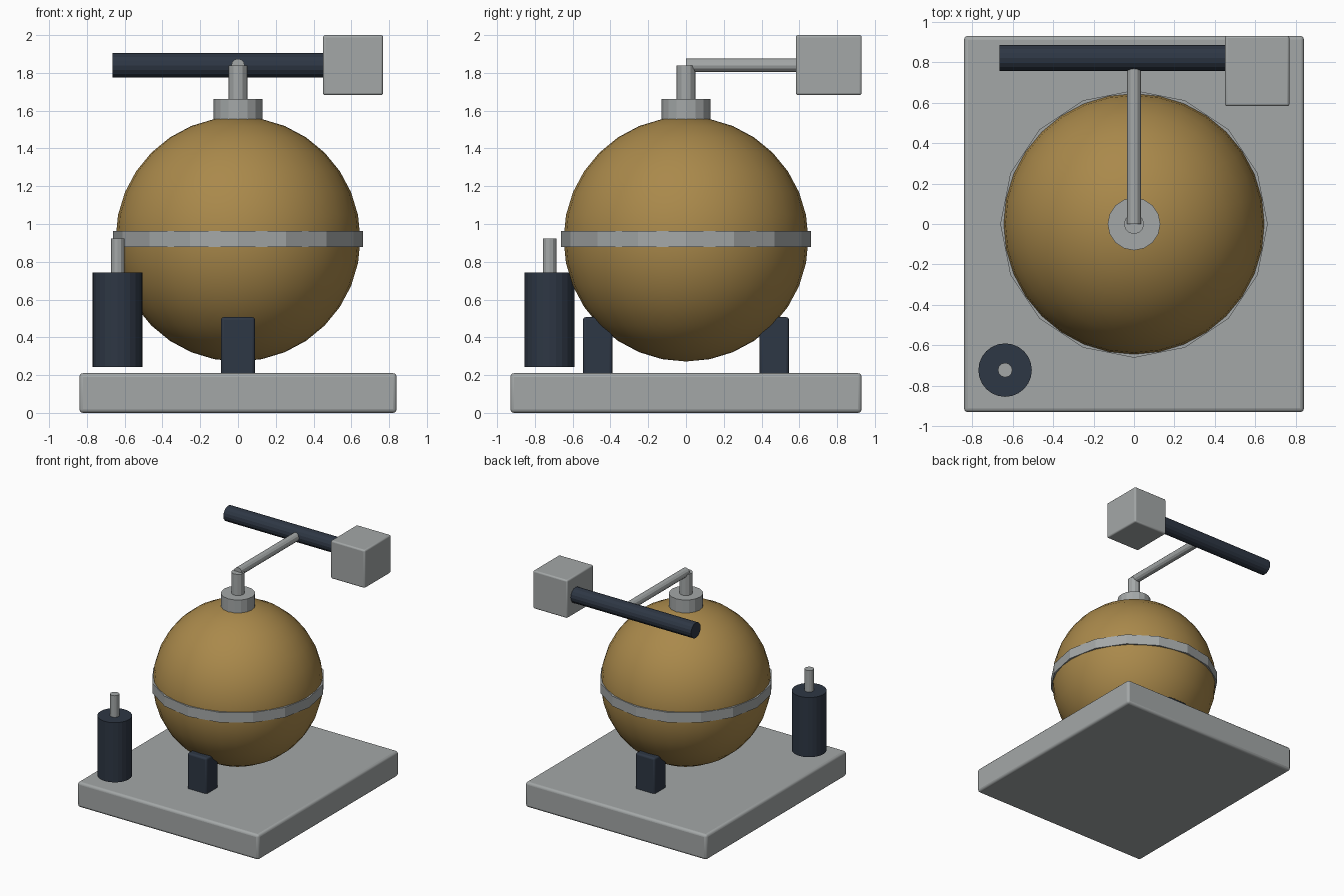
import bpy
import math
from mathutils import Vector

cube = bpy.data.objects.get("Cube")
if cube:
    bpy.data.objects.remove(cube, do_unlink=True)


def material(name, rgb):
    m = bpy.data.materials.new(name)
    m.use_nodes = True
    m.diffuse_color = (*rgb, 1)
    m.node_tree.nodes["Principled BSDF"].inputs["Base Color"].default_value = (*rgb, 1)
    return m


STEEL = material("steel grey", (0.37, 0.39, 0.39))
BRASS = material("aged brass", (0.40, 0.25, 0.07))
NAVY = material("dark navy", (0.027, 0.038, 0.058))


def finish(name, mat, smooth=None):
    ob = bpy.context.object
    ob.name = ob.data.name = name
    ob.data.materials.append(mat)
    if smooth:
        bpy.ops.object.shade_smooth_by_angle(angle=math.radians(smooth))
    return ob


def block(name, mat, lo, hi, bevel=0.015):
    """Box between two corners, with rounded edges."""
    lo, hi = Vector(lo), Vector(hi)
    bpy.ops.mesh.primitive_cube_add(size=1, location=(lo + hi) / 2)
    ob = bpy.context.object
    ob.scale = hi - lo
    bpy.ops.object.transform_apply(location=False, rotation=False, scale=True)
    mod = ob.modifiers.new("rounded edges", "BEVEL")
    mod.width, mod.segments = bevel, 3
    return finish(name, mat, 35)


def rod(name, mat, start, end, radius, sides, smooth=None):
    """Cylinder running from one point to another."""
    start, end = Vector(start), Vector(end)
    axis = end - start
    bpy.ops.mesh.primitive_cylinder_add(
        vertices=sides, radius=radius, depth=axis.length, location=(start + end) / 2,
        rotation=axis.to_track_quat("Z", "Y").to_euler())
    return finish(name, mat, smooth)


# Base slab and the two cradle blocks
block("base", STEEL, (-0.84, -0.93, 0), (0.84, 0.93, 0.21), 0.02)
for name, side in (("front_support", -1), ("back_support", 1)):
    y = side * 0.4675
    block(name, NAVY, (-0.09, y - 0.0775, 0.18), (0.09, y + 0.0775, 0.507))

# Vessel with its seam band
bpy.ops.mesh.primitive_uv_sphere_add(segments=32, ring_count=16, radius=0.648,
                                     location=(0, 0, 0.92))
finish("vessel", BRASS, 40)
rod("seam_band", STEEL, (0, 0, 0.879), (0, 0, 0.963), 0.661, 16)

# Neck on top of the vessel
rod("neck_collar", STEEL, (0, 0, 1.54), (0, 0, 1.663), 0.13, 16)
rod("neck_stem", STEEL, (0, 0, 1.65), (0, 0, 1.84), 0.05, 12)

# Arm, crossbar and end box
rod("arm", STEEL, (0, 0, 1.84), (0, 0.78, 1.84), 0.035, 12)
rod("crossbar", NAVY, (-0.665, 0.82, 1.84), (0.55, 0.82, 1.84), 0.064, 16)
block("end_box", STEEL, (0.45, 0.582, 1.682), (0.768, 0.93, 2.0), 0.012)

# Canister with its pin
rod("canister", NAVY, (-0.637, -0.722, 0.242), (-0.637, -0.722, 0.742), 0.132, 24)
rod("canister_pin", STEEL, (-0.637, -0.722, 0.73), (-0.637, -0.722, 0.923), 0.036, 12)
